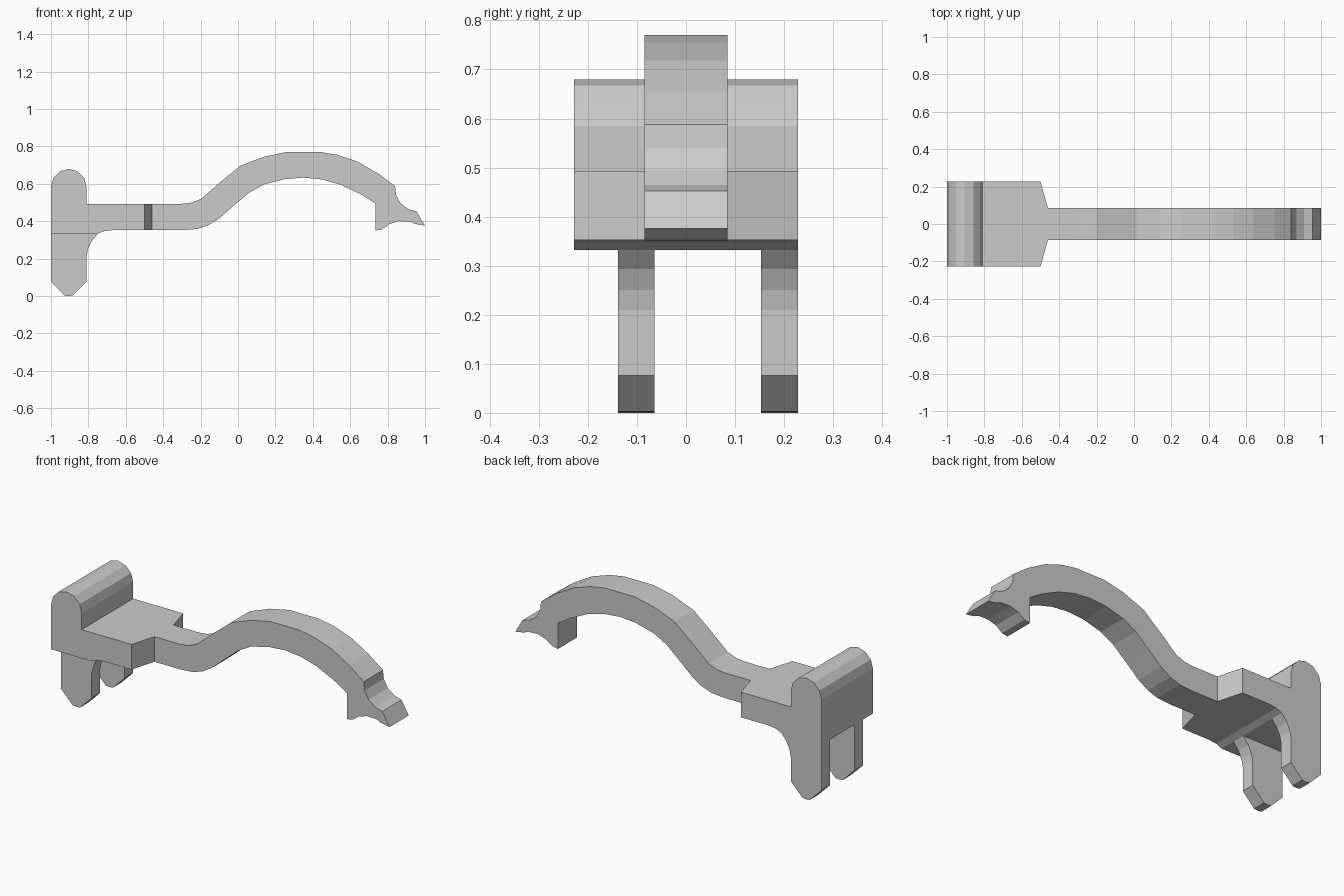
import bpy, bmesh
from math import cos, sin, pi
from mathutils import Vector

if "Cube" in bpy.data.objects:
    bpy.data.objects.remove(bpy.data.objects["Cube"])

W, N = 0.228, 0.085   # half widths of clip body and arm


def extrude_profile(points, y0, y1, open_end=False):
    """Extrude an (x, z) outline along y; open_end leaves the closing side off."""
    bm = bmesh.new()
    a = [bm.verts.new((x, y0, z)) for x, z in points]
    b = [bm.verts.new((x, y1, z)) for x, z in points]
    n = len(points)
    bm.faces.new(a)
    bm.faces.new(b[::-1])
    for i in range(n - 1 if open_end else n):
        j = (i + 1) % n
        bm.faces.new((a[i], b[i], b[j], a[j]))
    bmesh.ops.recalc_face_normals(bm, faces=bm.faces)
    return bm


def finish(bm, name):
    bmesh.ops.recalc_face_normals(bm, faces=bm.faces)
    mesh = bpy.data.meshes.new(name)
    bm.to_mesh(mesh)
    bm.free()
    obj = bpy.data.objects.new(name, mesh)
    bpy.context.collection.objects.link(obj)
    return obj


# Wide body: rounded upright and flat plate
upright_top = [(-0.905 - 0.095 * cos(pi * i / 6), 0.585 + 0.095 * sin(pi * i / 6))
               for i in range(7)]
body = [(-1, 0.332)] + upright_top + [
    (-0.81, 0.493), (-0.46, 0.493), (-0.46, 0.352),
    (-0.67, 0.352), (-0.715, 0.347), (-0.75, 0.332)]
bm = extrude_profile(body, -W, W)

# Slanted plate corners where it narrows to the arm
for s in (-1, 1):
    cut = bmesh.ops.bisect_plane(
        bm, geom=bm.verts[:] + bm.edges[:] + bm.faces[:], dist=1e-5,
        plane_co=Vector((-0.5, s * W, 0)),
        plane_no=Vector((W - N, s * 0.04, 0)), clear_outer=True)
    edges = [e for e in cut["geom_cut"] if isinstance(e, bmesh.types.BMEdge)]
    bmesh.ops.holes_fill(bm, edges=[e for e in bm.edges if e.is_boundary], sides=0)
inner = [f for f in bm.faces if f.calc_center_median().x > -0.463]
bmesh.ops.delete(bm, geom=inner, context='FACES')
finish(bm, "clip_body")

# Curved arm with hooked tip
arm = [
    (-0.46, 0.493), (-0.30, 0.493), (-0.25, 0.499), (-0.20, 0.518),
    (-0.105, 0.60), (0.013, 0.697), (0.14, 0.745), (0.26, 0.77), (0.44, 0.77),
    (0.53, 0.755), (0.64, 0.718), (0.75, 0.655), (0.84, 0.588),
    (0.845, 0.54), (0.87, 0.495), (0.91, 0.465), (0.955, 0.452),
    (1.0, 0.376), (0.945, 0.386), (0.92, 0.398), (0.86, 0.40),
    (0.81, 0.385), (0.77, 0.356), (0.735, 0.35), (0.735, 0.495),
    (0.655, 0.545), (0.55, 0.595), (0.45, 0.623), (0.35, 0.633),
    (0.25, 0.625), (0.14, 0.597), (0.06, 0.553), (-0.02, 0.485),
    (-0.10, 0.415), (-0.16, 0.378), (-0.22, 0.358), (-0.30, 0.352),
    (-0.46, 0.352)]
finish(extrude_profile(arm, -N, N, open_end=True), "curved_arm")

# Two prongs under the body
prong = [(-1, 0.332), (-1, 0.076), (-0.928, 0.003), (-0.905, 0), (-0.882, 0.003),
         (-0.81, 0.076), (-0.81, 0.21), (-0.802, 0.25), (-0.783, 0.293), (-0.75, 0.332)]
for name, y0 in (("front_prong", -0.139), ("back_prong", 0.153)):
    finish(extrude_profile(prong, y0, y0 + 0.075, open_end=True), name)
